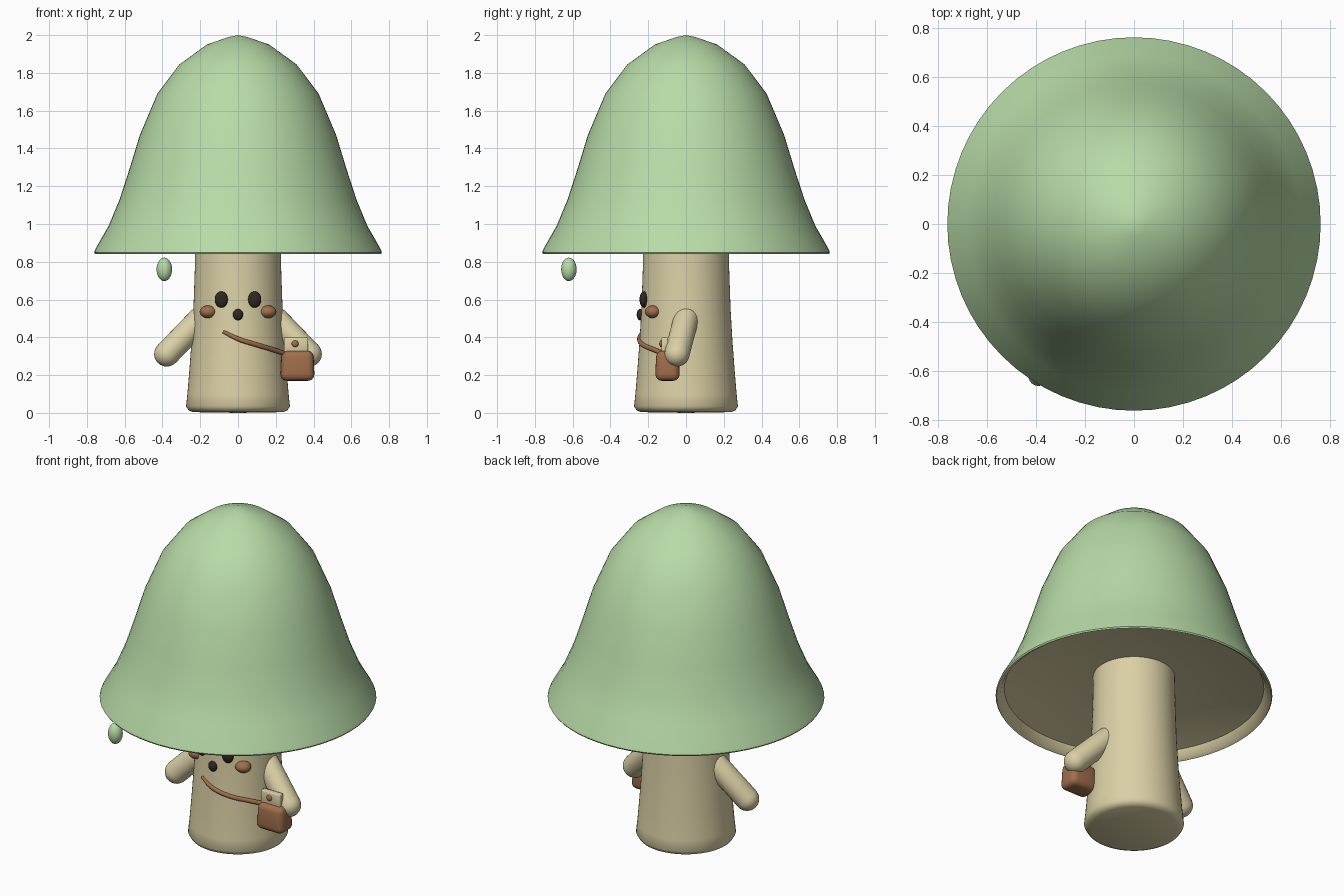
import bpy, bmesh, math
from mathutils import Vector

if "Cube" in bpy.data.objects:
    bpy.data.objects.remove(bpy.data.objects["Cube"])


def material(name, rgb):
    m = bpy.data.materials.new(name)
    m.diffuse_color = (*rgb, 1)
    m.use_nodes = True
    m.node_tree.nodes["Principled BSDF"].inputs["Base Color"].default_value = m.diffuse_color
    return m


GREEN = material("soft green", (0.48, 0.71, 0.39))
CREAM = material("cream", (0.71, 0.63, 0.38))
BROWN = material("leather brown", (0.35, 0.155, 0.07))
DARK = material("dark brown", (0.032, 0.02, 0.015))


def finish(name, bm, mats, angle=50):
    bmesh.ops.recalc_face_normals(bm, faces=bm.faces)
    me = bpy.data.meshes.new(name)
    bm.to_mesh(me)
    bm.free()
    ob = bpy.data.objects.new(name, me)
    bpy.context.collection.objects.link(ob)
    for m in mats:
        me.materials.append(m)
    bpy.ops.object.select_all(action='DESELECT')
    bpy.context.view_layer.objects.active = ob
    ob.select_set(True)
    bpy.ops.object.shade_smooth_by_angle(angle=math.radians(angle))
    return ob


def lathe(name, profile, mats, steps=64, angle=50, inner_from=None):
    """Spin (radius, z) points about z; bands from inner_from on use material 1."""
    bm = bmesh.new()
    rings = []
    for r, z in profile:
        if r == 0:
            rings.append([bm.verts.new((0, 0, z))] * steps)
        else:
            rings.append([bm.verts.new((r * math.cos(2 * math.pi * k / steps),
                                        r * math.sin(2 * math.pi * k / steps), z))
                          for k in range(steps)])
    for i, (a, b) in enumerate(zip(rings, rings[1:])):
        for k in range(steps):
            n = (k + 1) % steps
            f = bm.faces.new(dict.fromkeys((a[k], a[n], b[n], b[k])))
            if inner_from is not None and i >= inner_from:
                f.material_index = 1
    return finish(name, bm, mats, angle)


def ellipsoid(name, center, radii, mat):
    bm = bmesh.new()
    bmesh.ops.create_uvsphere(bm, u_segments=24, v_segments=14, radius=1)
    for v in bm.verts:
        v.co = Vector(c + p * r for c, p, r in zip(center, v.co, radii))
    return finish(name, bm, [mat])


def capsule(name, a, b, r, mat):
    a, b = Vector(a), Vector(b)
    n = 6
    half = (b - a).length / 2
    prof = [(r * math.sin(math.pi / 2 * i / n), half + r * math.cos(math.pi / 2 * i / n))
            for i in range(n + 1)]
    prof += [(p, -z) for p, z in reversed(prof)]
    ob = lathe(name, prof, [mat], 24)
    ob.rotation_euler = (b - a).to_track_quat('Z', 'Y').to_euler()
    ob.location = (a + b) / 2
    return ob


def rounded_box(name, center, size, bevel, mat, segments=4, taper=0):
    bm = bmesh.new()
    bmesh.ops.create_cube(bm, size=1)
    for v in bm.verts:
        k = 1 - taper * (v.co.z + 0.5)
        v.co = Vector((v.co.x * size[0] * k, v.co.y * size[1] * k, v.co.z * size[2]))
    bmesh.ops.bevel(bm, geom=bm.edges[:], offset=bevel, segments=segments,
                    profile=0.5, affect='EDGES')
    bmesh.ops.translate(bm, verts=bm.verts, vec=center)
    return finish(name, bm, [mat])


# Bell-shaped cap with a hollow cream underside
lathe("cap", [(0, 2.0), (0.05, 1.99), (0.165, 1.95), (0.31, 1.845), (0.427, 1.69),
              (0.52, 1.47), (0.575, 1.29), (0.627, 1.13), (0.685, 0.99),
              (0.755, 0.868), (0.762, 0.85), (0.757, 0.842),
              (0.735, 0.855), (0.715, 0.895), (0.5, 0.945), (0.2, 0.97), (0, 0.97)],
      [GREEN, CREAM], inner_from=11)

# Flared stem
lathe("stem", [(0, 0), (0.24, 0.004), (0.262, 0.014), (0.275, 0.035), (0.268, 0.1),
               (0.258, 0.22), (0.246, 0.38), (0.236, 0.55), (0.229, 0.75),
               (0.225, 0.98), (0, 0.98)], [CREAM])

# Paired arms, eyes and cheeks
for side, s in (("left", -1), ("right", 1)):
    capsule(side + "_arm", (s * 0.2, 0, 0.495), (s * 0.377, -0.048, 0.312), 0.067, CREAM)
    ellipsoid(side + "_eye", (s * 0.088, -0.224, 0.6), (0.035, 0.022, 0.043), DARK)
    ellipsoid(side + "_cheek", (s * 0.157, -0.175, 0.535), (0.046, 0.042, 0.034), BROWN)

ellipsoid("mouth", (0, -0.243, 0.52), (0.027, 0.018, 0.03), DARK)

# Droplet hanging under the rim
ellipsoid("droplet", (-0.39, -0.62, 0.76), (0.041, 0.041, 0.062), GREEN)

# Satchel with flap and button
rounded_box("bag", (0.315, -0.098, 0.25), (0.182, 0.13, 0.16), 0.035, BROWN, taper=0.08)
rounded_box("bag_flap", (0.307, -0.112, 0.355), (0.128, 0.036, 0.088), 0.006, CREAM, 2)
ellipsoid("bag_button", (0.302, -0.132, 0.366), (0.018, 0.01, 0.018), BROWN)

# Strap curving round the stem
cu = bpy.data.curves.new("strap", 'CURVE')
cu.dimensions = '3D'
cu.bevel_depth = 0.013
cu.bevel_resolution = 3
cu.use_fill_caps = True
sp = cu.splines.new('BEZIER')
path = [(-0.078, -0.232, 0.43), (0.0, -0.246, 0.392), (0.1, -0.226, 0.36),
        (0.19, -0.166, 0.333), (0.26, -0.11, 0.31)]
sp.bezier_points.add(len(path) - 1)
for i, (p, co) in enumerate(zip(sp.bezier_points, path)):
    p.co = co
    p.handle_left_type = p.handle_right_type = 'AUTO'
    p.radius = 0.7 if i == 0 else 1
cu.materials.append(BROWN)
bpy.context.collection.objects.link(bpy.data.objects.new("strap", cu))
